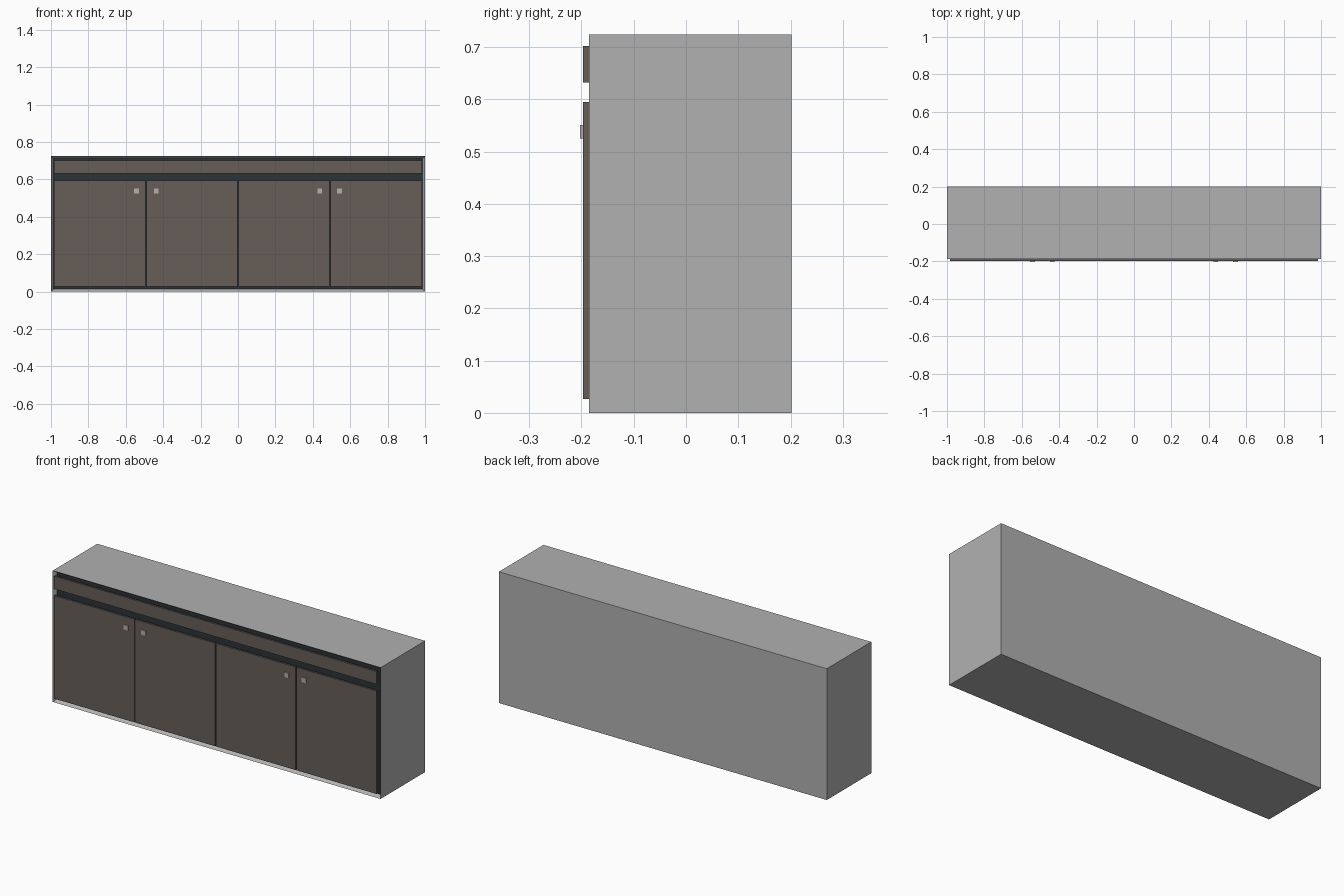
import bpy
import bmesh

if "Cube" in bpy.data.objects:
    bpy.data.objects.remove(bpy.data.objects["Cube"])


def material(name, rgb):
    m = bpy.data.materials.new(name)
    m.diffuse_color = (*rgb, 1.0)
    m.use_nodes = True
    m.node_tree.nodes["Principled BSDF"].inputs["Base Color"].default_value = m.diffuse_color
    return m


GREY = material("grey_carcass", (0.44, 0.44, 0.44))
BROWN = material("brown_front", (0.135, 0.112, 0.095))
DARK = material("dark_recess", (0.024, 0.034, 0.038))
METAL = material("knob_metal", (0.45, 0.44, 0.42))


def box(name, lo, hi, mat):
    """Axis-aligned box between two corners."""
    bm = bmesh.new()
    bmesh.ops.create_cube(bm, size=1.0)
    for v in bm.verts:
        v.co = [lo[i] + (v.co[i] + 0.5) * (hi[i] - lo[i]) for i in range(3)]
    me = bpy.data.meshes.new(name)
    bm.to_mesh(me)
    bm.free()
    me.materials.append(mat)
    ob = bpy.data.objects.new(name, me)
    bpy.context.collection.objects.link(ob)
    return ob


BACK, FRAME, DOOR, KNOB = 0.2015, -0.186, -0.197, -0.2025
RECESS, TOP, EDGE = -0.166, 0.724, 0.018

# Carcass: one closed box with its front inset and pushed in
carcass = box("carcass", (-1, FRAME, 0), (1, BACK, TOP), GREY)
carcass.data.materials.append(DARK)
bm = bmesh.new()
bm.from_mesh(carcass.data)
bm.normal_update()
front = [f for f in bm.faces if f.normal.y < -0.9]
bmesh.ops.inset_region(bm, faces=front, thickness=EDGE)
for v in front[0].verts:
    v.co.y = RECESS
front[0].material_index = 1
bm.to_mesh(carcass.data)
bm.free()

# Long top drawer front, seated in the recess
box("drawer_front", (-0.984, DOOR, 0.632), (0.984, FRAME, 0.702), BROWN)

# Four doors separated by narrow gaps
WIDTH, GAP = 0.492, 0.006
for i in range(4):
    x0 = -0.984 + i * WIDTH
    left = x0 + (GAP / 2 if i > 0 else 0)
    right = x0 + WIDTH - (GAP / 2 if i < 3 else 0)
    box(f"door_{i + 1}", (left, DOOR, 0.027), (right, FRAME, 0.595), BROWN)

# Square knobs, paired around the outer door gaps
for i, x in enumerate((-0.543, -0.437, 0.437, 0.543)):
    box(f"knob_{i + 1}", (x - 0.013, KNOB, 0.525), (x + 0.013, DOOR, 0.551), METAL)
